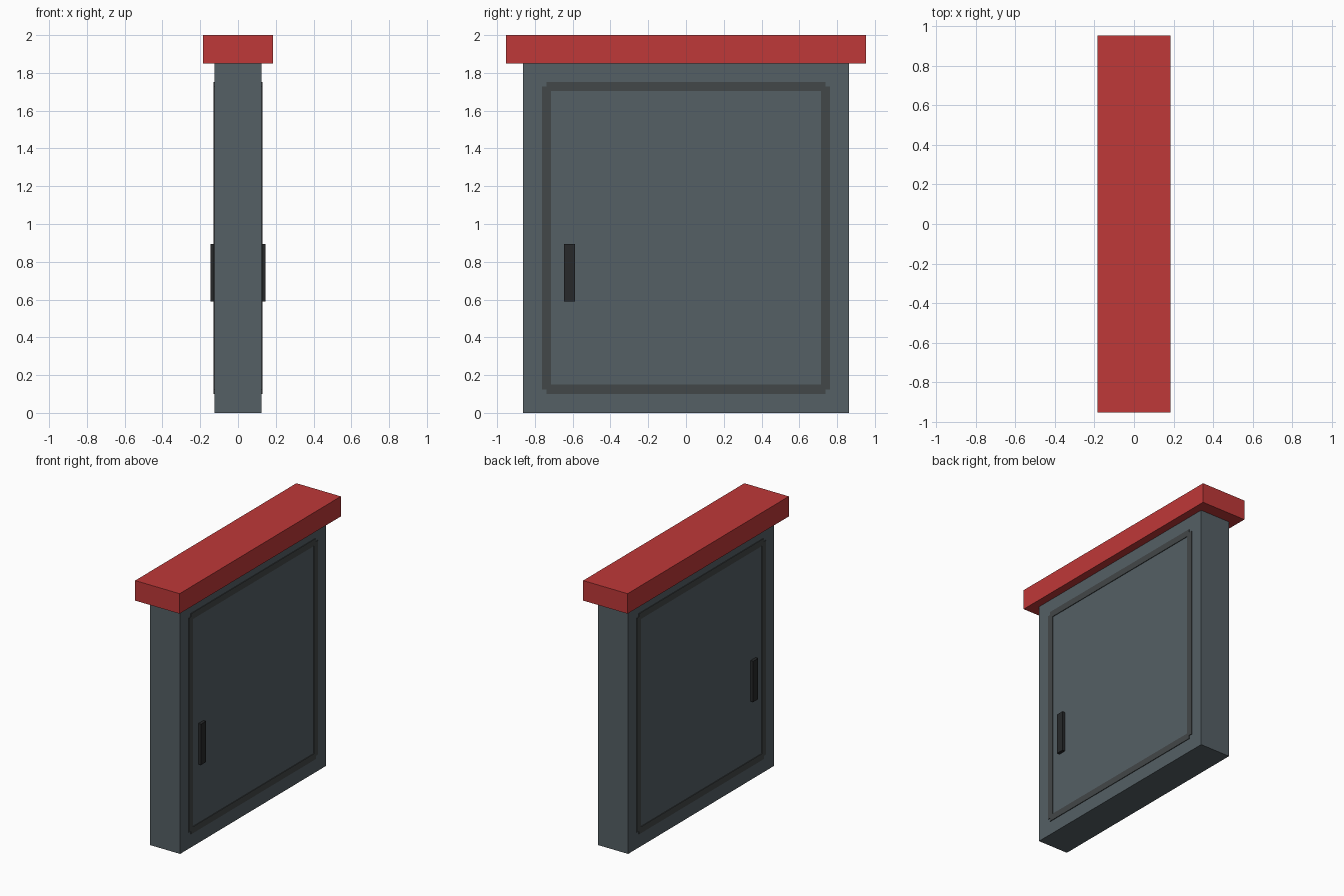
import bpy

if "Cube" in bpy.data.objects:
    bpy.data.objects.remove(bpy.data.objects["Cube"])


def material(name, rgb):
    m = bpy.data.materials.new(name)
    m.diffuse_color = (*rgb, 1)
    m.use_nodes = True
    m.node_tree.nodes["Principled BSDF"].inputs["Base Color"].default_value = m.diffuse_color
    return m


def box(name, x, y, z, mat, mirrored=False):
    """Box from (min, max) ranges, optionally mirrored to the other x side."""
    centre = [(a + b) / 2 for a, b in (x, y, z)]
    bpy.ops.mesh.primitive_cube_add(size=1, location=centre)
    ob = bpy.context.object
    ob.name = name
    ob.scale = [b - a for a, b in (x, y, z)]
    bpy.ops.object.transform_apply(location=True, rotation=False, scale=True)
    ob.data.transform(ob.matrix_world)
    ob.matrix_world.identity()
    ob.data.materials.append(mat)
    if mirrored:
        ob.modifiers.new("both_faces", 'MIRROR').use_axis = (True, False, False)
    return ob


steel = material("steel", (0.09, 0.115, 0.13))
trim = material("trim", (0.055, 0.063, 0.065))
black = material("handle_black", (0.02, 0.022, 0.023))
red = material("roof_red", (0.52, 0.04, 0.04))

# Cabinet body and overhanging roof
box("cabinet_body", (-0.124, 0.124), (-0.862, 0.862), (0, 1.85), steel)
box("roof", (-0.184, 0.184), (-0.954, 0.954), (1.85, 2), red)

# Door trim: strips run to each other's centre lines, leaving notched corners
TRIM_X = (0.115, 0.129)
for name, z in (("bottom", 0.125), ("top", 1.729)):
    box(f"door_trim_{name}", TRIM_X, (-0.739, 0.739), (z - 0.024, z + 0.024), trim, True)
for name, y in (("left", -0.739), ("right", 0.739)):
    box(f"door_trim_{name}", TRIM_X, (y - 0.024, y + 0.024), (0.125, 1.729), trim, True)

# Door handle on both faces
box("door_handle", (0.11, 0.146), (-0.646, -0.587), (0.589, 0.895), black, True)
